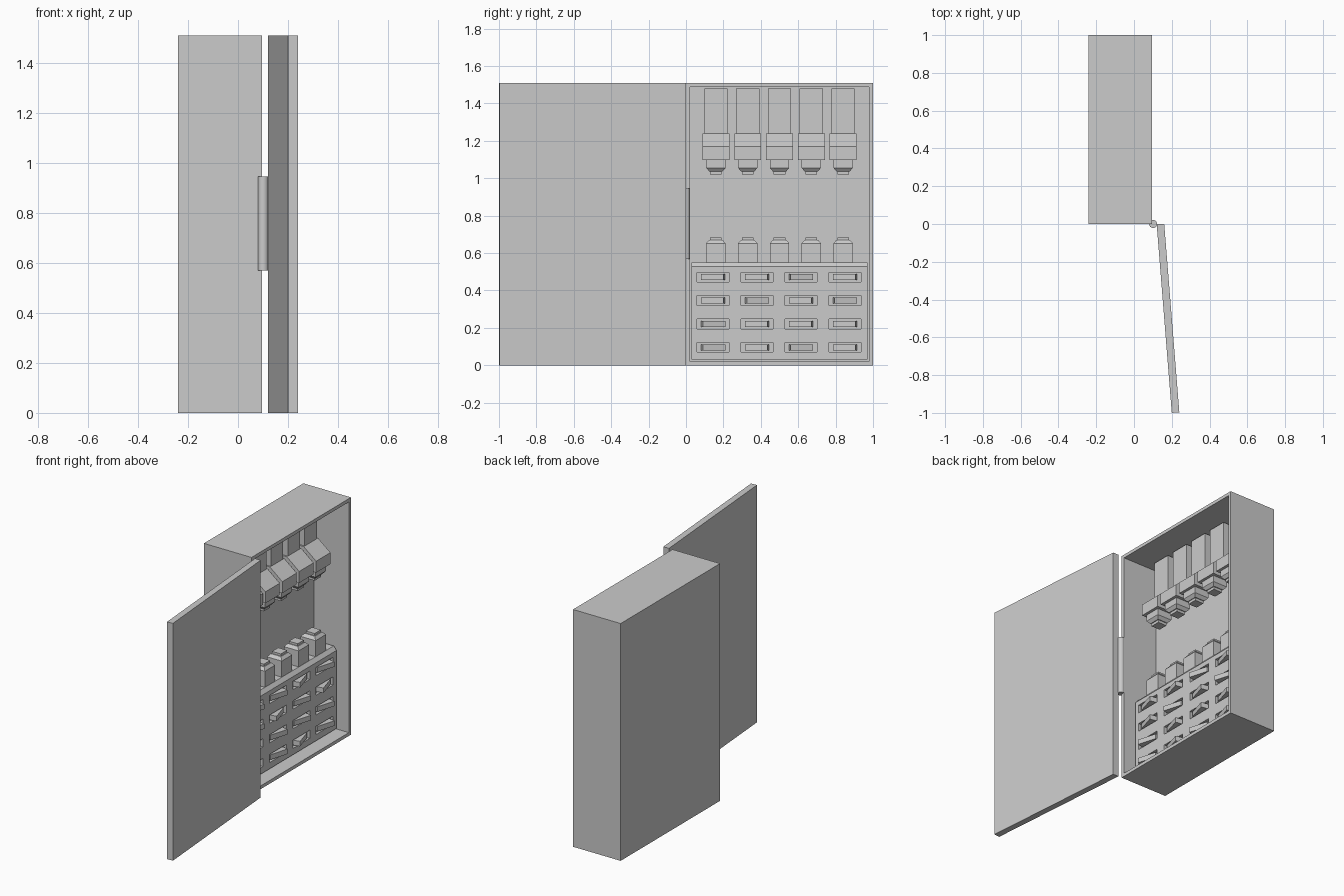
import bpy, bmesh, math
from mathutils import Vector

if "Cube" in bpy.data.objects:
    bpy.data.objects.remove(bpy.data.objects["Cube"])

grey = bpy.data.materials.new("cabinet_grey")
grey.diffuse_color = (0.6, 0.6, 0.6, 1)
grey.use_nodes = True
grey.node_tree.nodes["Principled BSDF"].inputs["Base Color"].default_value = grey.diffuse_color


def finish(name, bm):
    bmesh.ops.recalc_face_normals(bm, faces=bm.faces[:])
    me = bpy.data.meshes.new(name)
    bm.to_mesh(me)
    bm.free()
    me.materials.append(grey)
    ob = bpy.data.objects.new(name, me)
    bpy.context.collection.objects.link(ob)
    return ob


def add_loft(bm, rings):
    """Stack of rectangular rings (x0, x1, y0, y1, z) closed at both ends."""
    loops = [[bm.verts.new(p) for p in
              ((a, c, z), (b, c, z), (b, d, z), (a, d, z))]
             for a, b, c, d, z in rings]
    bm.faces.new(loops[0][::-1])
    bm.faces.new(loops[-1])
    for lo, hi in zip(loops, loops[1:]):
        for i in range(4):
            j = (i + 1) % 4
            bm.faces.new((lo[i], lo[j], hi[j], hi[i]))


def add_box(bm, x0, x1, y0, y1, z0, z1):
    add_loft(bm, [(x0, x1, y0, y1, z0), (x0, x1, y0, y1, z1)])


def add_prism(bm, pts, axis, a, b):
    """Extrude a 2D outline along y (points are x, z) or z (points are x, y)."""
    def at(p, t):
        return (p[0], t, p[1]) if axis == "y" else (p[0], p[1], t)
    v0 = [bm.verts.new(at(p, a)) for p in pts]
    v1 = [bm.verts.new(at(p, b)) for p in pts]
    bm.faces.new(v0)
    bm.faces.new(v1[::-1])
    for i in range(len(pts)):
        j = (i + 1) % len(pts)
        bm.faces.new((v0[i], v0[j], v1[j], v1[i]))


FRONT, BACK, TOP = 0.095, -0.15, 1.51
PANEL = 0.015          # front plane of the switch panel

# cabinet shell: box with an inset, hollowed side
bm = bmesh.new()
add_box(bm, -0.24, FRONT, 0, 1, 0, TOP)
bmesh.ops.recalc_face_normals(bm, faces=bm.faces[:])
face = max(bm.faces, key=lambda f: f.calc_center_median().x)
bmesh.ops.inset_region(bm, faces=[face], thickness=0.03)
face = bmesh.ops.extrude_discrete_faces(bm, faces=[face])["faces"][0]
bmesh.ops.translate(bm, verts=face.verts, vec=(BACK - FRONT, 0, 0))
finish("cabinet_shell", bm)

# open door, slightly swung
bm = bmesh.new()
add_prism(bm, [(0.12, 0), (0.16, 0), (0.24, -0.997), (0.2, -1)], "z", 0, TOP)
finish("door", bm)

# hinge pin
bm = bmesh.new()
bmesh.ops.create_cone(bm, cap_ends=True, segments=24, radius1=0.021,
                      radius2=0.021, depth=0.375)
bmesh.ops.translate(bm, verts=bm.verts, vec=(0.101, 0, 0.757))
hinge = finish("hinge", bm)
bpy.context.view_layer.objects.active = hinge
hinge.select_set(True)
bpy.ops.object.shade_smooth_by_angle()

# switch panel with recessed windows
cols = [0.06 + 0.235 * i for i in range(4)]
rows = [0.445, 0.32, 0.195, 0.07]
WIDTH, HEIGHT = 0.17, 0.052
bm = bmesh.new()
add_prism(bm, [(BACK, 0.03), (PANEL, 0.03), (PANEL, 0.527),
               (-0.005, 0.55), (BACK, 0.55)], "y", 0.03, 0.97)
for edges, axis, size in ((cols, 1, WIDTH), (rows, 2, HEIGHT)):
    for start in edges:
        for value in (start, start + size):
            co, no = Vector(), Vector()
            co[axis], no[axis] = value, 1
            bmesh.ops.bisect_plane(bm, geom=bm.verts[:] + bm.edges[:] + bm.faces[:],
                                   plane_co=co, plane_no=no)
windows = []
for f in bm.faces:
    c = f.calc_center_median()
    if (abs(c.x - PANEL) < 1e-4 and any(0 < c.y - y < WIDTH for y in cols)
            and any(0 < c.z - z < HEIGHT for z in rows)):
        windows.append(f)
for f in bmesh.ops.extrude_discrete_faces(bm, faces=windows)["faces"]:
    bmesh.ops.translate(bm, verts=f.verts, vec=(-0.02, 0, 0))
finish("switch_panel", bm)

# rocker switches: wedges raised at the right (R) or left (L) end
bm = bmesh.new()
for z, states in zip(rows, ("RRLR", "RLRL", "LRRR", "LRLR")):
    for y, state in zip(cols, states):
        pts = [(-0.006, 0.02), (0.01, 0.02), (0.045, 0.14), (-0.006, 0.15)]
        if state == "L":
            pts = [(x, WIDTH - t) for x, t in pts]
        add_prism(bm, [(x, y + t) for x, t in pts], "z", z + 0.01, z + HEIGHT - 0.01)
finish("rocker_switches", bm)

# five hanging breakers and matching lower plugs
posts, bodies, sockets, plugs = (bmesh.new() for _ in range(4))


def plug_rings(y, base, shoulder, top, tip):
    """Square block, tapered shoulder and small cap."""
    out = []
    for half, z in ((0.052, base), (0.052, shoulder), (0.036, top),
                    (0.031, top), (0.031, tip)):
        out.append((-0.058 - half, -0.058 + half, y - half, y + half, z))
    return out


for i in range(5):
    y = 0.16 + 0.17 * i
    add_box(posts, BACK, -0.075, y - 0.062, y + 0.062, 1.2, 1.48)
    add_prism(bodies, [(-0.125, 1.24), (-0.075, 1.24), (0.012, 1.17),
                       (0.012, 1.097), (-0.125, 1.097)], "y", y - 0.072, y + 0.072)
    add_loft(sockets, plug_rings(y, 1.1, 1.056, 1.037, 1.02))
    add_loft(plugs, plug_rings(y, 0.55, 0.652, 0.67, 0.684))
finish("breaker_posts", posts)
finish("breaker_bodies", bodies)
finish("upper_connectors", sockets)
finish("lower_plugs", plugs)
